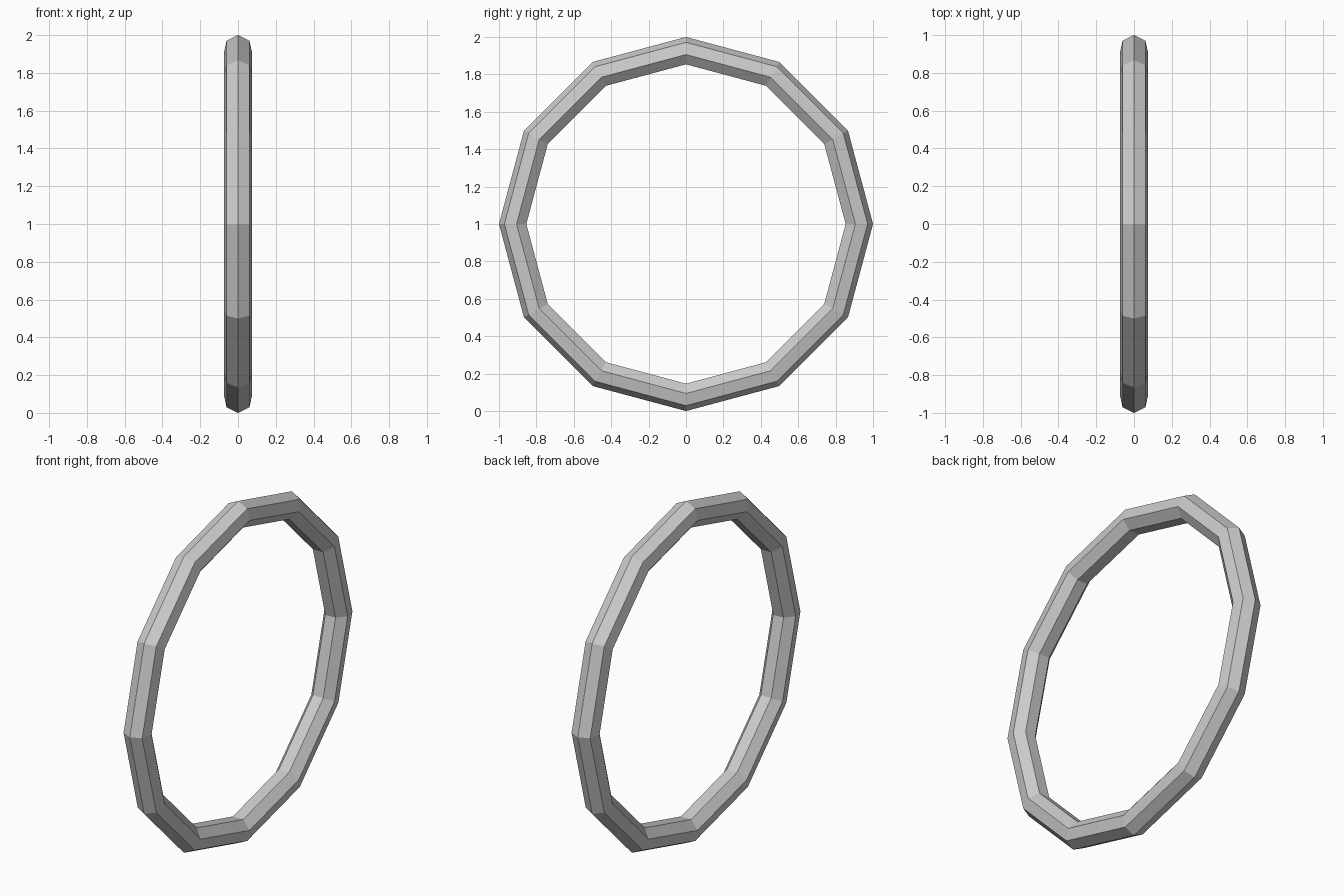
import bpy
from math import radians

if "Cube" in bpy.data.objects:
    bpy.data.objects.remove(bpy.data.objects["Cube"])

TUBE = 0.077  # tube radius; outer radius of the ring is 1

# Upright low-poly ring: 12 segments around, seven-sided tube, axis along x
bpy.ops.mesh.primitive_torus_add(
    major_segments=12, minor_segments=7,
    major_radius=1 - TUBE, minor_radius=TUBE,
    location=(0, 0, 1), rotation=(0, radians(90), 0))
ring = bpy.context.object
ring.name = "ring"
bpy.ops.object.shade_flat()
